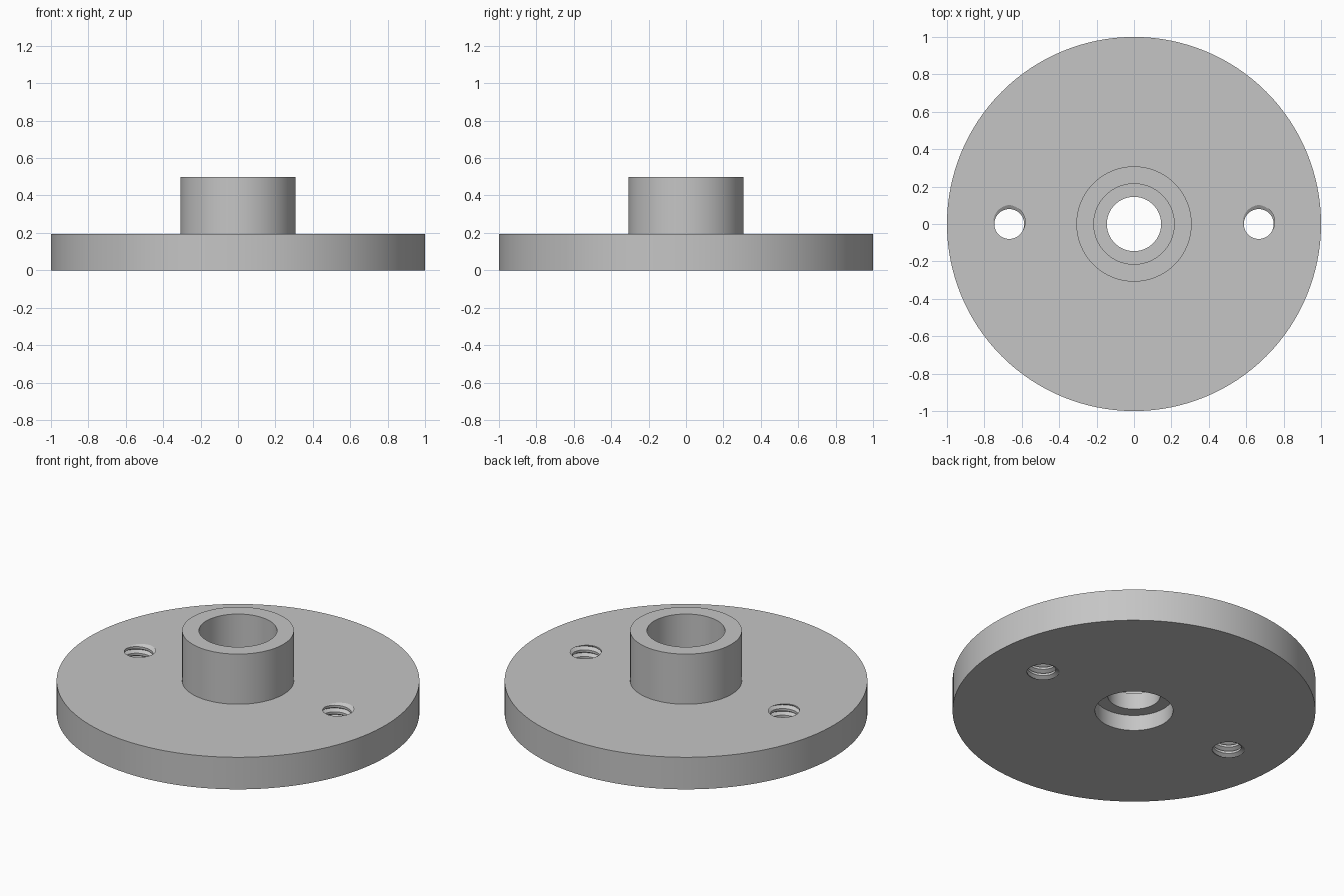
import bpy
import bmesh
import math

cube = bpy.data.objects.get("Cube")
if cube:
    bpy.data.objects.remove(cube, do_unlink=True)

# Single plain metal colour
grey = bpy.data.materials.new("light grey metal")
grey.use_nodes = True
color = (0.56, 0.56, 0.56, 1)
grey.diffuse_color = color
grey.node_tree.nodes["Principled BSDF"].inputs["Base Color"].default_value = color


def make_object(name, bm):
    bmesh.ops.recalc_face_normals(bm, faces=bm.faces)
    mesh = bpy.data.meshes.new(name)
    bm.to_mesh(mesh)
    bm.free()
    mesh.materials.append(grey)
    obj = bpy.data.objects.new(name, mesh)
    bpy.context.collection.objects.link(obj)
    return obj


def lathe(name, profile, segments):
    """Revolve a closed (radius, height) profile around z."""
    bm = bmesh.new()
    rings = []
    for s in range(segments):
        a = math.tau * s / segments
        rings.append([bm.verts.new((r * math.cos(a), r * math.sin(a), z))
                      for r, z in profile])
    count = len(profile)
    for s in range(segments):
        a, b = rings[s], rings[(s + 1) % segments]
        for i in range(count):
            j = (i + 1) % count
            bm.faces.new((a[i], b[i], b[j], a[j]))
    return make_object(name, bm)


def thread_plug(name, x, start_z, pitch, turns, segments):
    """Solid screw: a helical sweep of a flat-crested V profile."""
    profile = [(0.0, 0.08), (0.35, 0.08), (0.675, 0.102)]
    step = len(profile)
    bm = bmesh.new()
    rows = []
    for k in range(turns * step):
        offset, r = profile[k % step]
        row = []
        for i in range(segments):
            a = math.tau * i / segments
            z = start_z + pitch * (k // step + offset + i / segments)
            row.append(bm.verts.new((x + r * math.cos(a), r * math.sin(a), z)))
        rows.append(row)

    def vert(k, i):
        return rows[k][i] if i < segments else rows[k + step][0]

    for k in range(len(rows) - step - 1):
        for i in range(segments):
            bm.faces.new((vert(k, i), vert(k, i + 1),
                          vert(k + 1, i + 1), vert(k + 1, i)))
    loose = [v for v in bm.verts if not v.link_faces]
    bmesh.ops.delete(bm, geom=loose, context='VERTS')
    open_edges = [e for e in bm.edges if e.is_boundary]
    bmesh.ops.holes_fill(bm, edges=open_edges, sides=0)
    bmesh.ops.triangulate(bm, faces=bm.faces)
    obj = make_object(name, bm)
    obj.hide_render = True
    return obj


# Flange disc with raised hub, stepped bore and counterbore underneath
flange = lathe("flange_with_hub", [
    (0.215, 0), (1, 0), (1, 0.195), (0.308, 0.195), (0.308, 0.5),
    (0.215, 0.5), (0.215, 0.195), (0.145, 0.195), (0.145, 0.095),
    (0.215, 0.095)], 128)

# Two threaded screw holes
plugs = [thread_plug(side + "_thread_cutter", x, -0.082, 0.04, 10, 32)
         for side, x in (("left", 0.667), ("right", -0.667))]
for plug in plugs:
    cut = flange.modifiers.new("threaded_hole", 'BOOLEAN')
    cut.operation = 'DIFFERENCE'
    cut.solver = 'EXACT'
    cut.object = plug

# Bake the cuts and remove the cutters
bpy.context.view_layer.update()
graph = bpy.context.evaluated_depsgraph_get()
result = bpy.data.meshes.new_from_object(flange.evaluated_get(graph))
flange.modifiers.clear()
flange.data = result
for plug in plugs:
    bpy.data.objects.remove(plug, do_unlink=True)

bpy.ops.object.select_all(action='DESELECT')
flange.select_set(True)
bpy.context.view_layer.objects.active = flange
bpy.ops.object.shade_smooth_by_angle(angle=math.radians(30))
